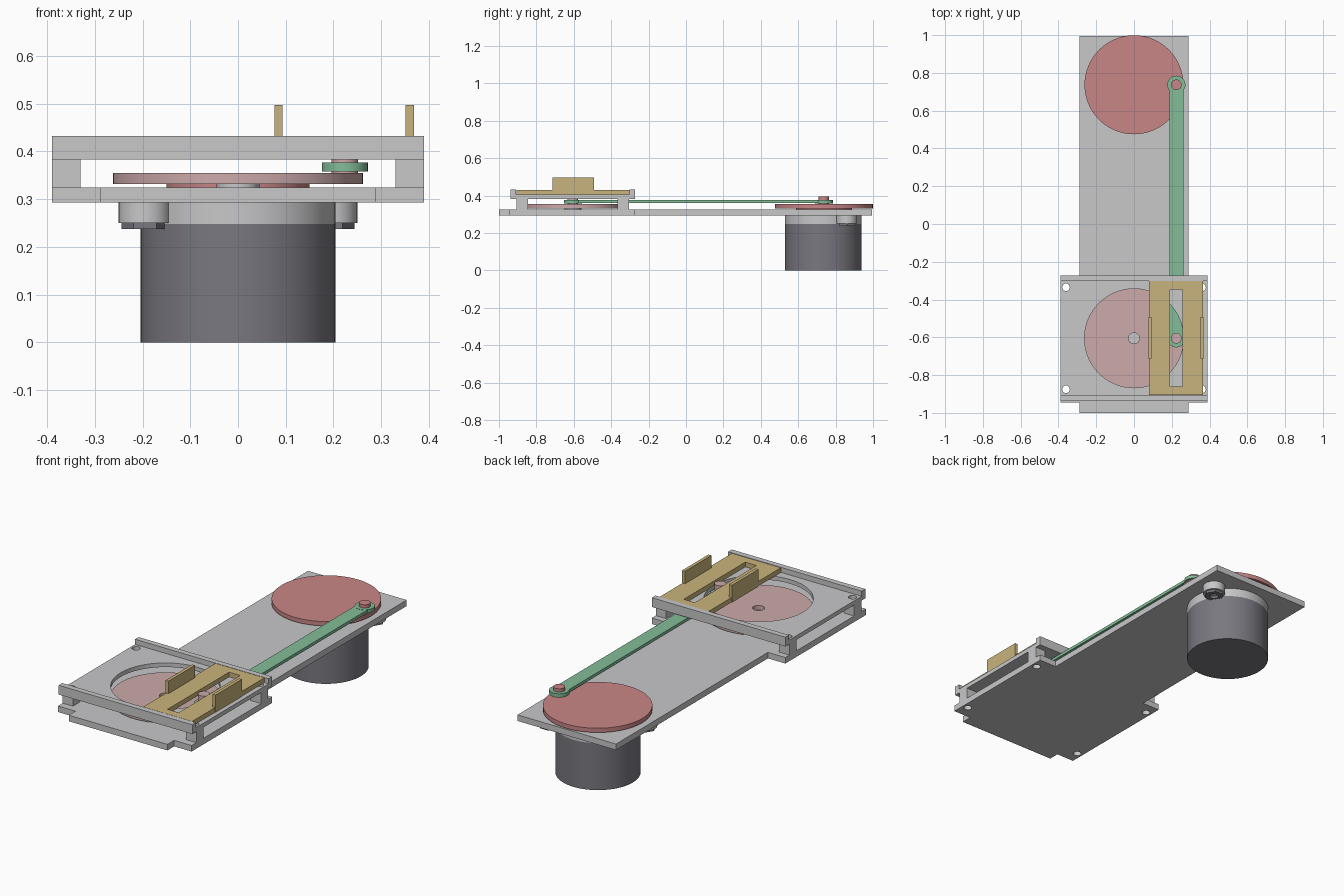
import bpy, bmesh, math

if "Cube" in bpy.data.objects:
    bpy.data.objects.remove(bpy.data.objects["Cube"])


def srgb(r, g, b):
    return tuple(((c / 255 + 0.055) / 1.055) ** 2.4 for c in (r, g, b)) + (1,)


def material(name, *rgb):
    m = bpy.data.materials.new(name)
    m.diffuse_color = srgb(*rgb)
    m.use_nodes = True
    m.node_tree.nodes["Principled BSDF"].inputs["Base Color"].default_value = m.diffuse_color
    return m


GREY = material("light grey metal", 200, 200, 202)
DARK = material("dark motor grey", 122, 120, 128)
RED = material("red", 201, 134, 134)
PINK = material("pale pink", 205, 170, 170)
GREEN = material("green", 131, 188, 152)
TAN = material("tan", 201, 180, 124)


def circle(cx, cy, r, n=64):
    return [(cx + r * math.cos(2 * math.pi * i / n), cy + r * math.sin(2 * math.pi * i / n))
            for i in range(n)]


def rect(x0, x1, y0, y1):
    return [(x0, y0), (x1, y0), (x1, y1), (x0, y1)]


def slab(name, loops, z0, z1, mat):
    """Flat part: first loop is the outline, the others are holes."""
    cu = bpy.data.curves.new(name, 'CURVE')
    cu.dimensions = '2D'
    cu.fill_mode = 'BOTH'
    cu.extrude = (z1 - z0) / 2
    for pts in loops:
        s = cu.splines.new('POLY')
        s.points.add(len(pts) - 1)
        for p, (x, y) in zip(s.points, pts):
            p.co = (x, y, 0, 1)
        s.use_cyclic_u = True
    ob = bpy.data.objects.new(name, cu)
    bpy.context.collection.objects.link(ob)
    bpy.ops.object.select_all(action='DESELECT')
    ob.select_set(True)
    bpy.context.view_layer.objects.active = ob
    bpy.ops.object.convert(target='MESH')
    ob = bpy.context.object
    ob.name = name
    bm = bmesh.new()
    bm.from_mesh(ob.data)
    bmesh.ops.remove_doubles(bm, verts=bm.verts, dist=1e-5)
    bmesh.ops.recalc_face_normals(bm, faces=bm.faces)
    bmesh.ops.translate(bm, verts=bm.verts, vec=(0, 0, (z0 + z1) / 2))
    bm.to_mesh(ob.data)
    bm.free()
    ob.data.materials.clear()
    ob.data.materials.append(mat)
    bpy.ops.object.shade_smooth_by_angle(angle=math.radians(30))
    return ob


REAR_Y, FRONT_Y, CRANK_X, DISC_R = 0.737, -0.605, 0.224, 0.262
HOLES = [(sx * 0.36, y) for sx in (-1, 1) for y in (-0.335, -0.875)]
bolt_holes = [circle(x, y, 0.02, 24) for x, y in HOLES]

# Stepped base plate and corner posts
half = [(0.288, -1), (0.288, -0.944), (0.39, -0.944), (0.39, -0.272), (0.288, -0.272), (0.288, 0.995)]
outline = half + [(-x, y) for x, y in reversed(half)]
slab("base_plate", [outline] + bolt_holes, 0.293, 0.325, GREY)
for x, y in HOLES:
    slab("corner_post", [rect(x - 0.03, x + 0.03, y - 0.03, y + 0.03), circle(x, y, 0.02, 24)],
         0.325, 0.383, GREY)

# Raised guide plate with round opening and two rails
slab("guide_plate", [rect(-0.39, 0.39, -0.938, -0.272), circle(0, FRONT_Y, DISC_R)] + bolt_holes,
     0.383, 0.405, GREY)
for y0, y1 in ((-0.938, -0.908), (-0.302, -0.272)):
    slab("guide_rail", [rect(-0.39, 0.39, y0, y1)], 0.405, 0.432, GREY)

# Driven rear disc and idle front disc
slab("rear_hub", [circle(0, REAR_Y, 0.15)], 0.325, 0.332, RED)
slab("rear_disc", [circle(0, REAR_Y, DISC_R)], 0.332, 0.355, RED)
slab("front_spacer", [circle(0, FRONT_Y, 0.045, 32)], 0.325, 0.332, GREY)
slab("front_disc", [circle(0, FRONT_Y, DISC_R), circle(0, FRONT_Y, 0.029, 32)], 0.332, 0.355, PINK)

# Connecting link with end eyes and crank pins
slab("link_bar", [rect(CRANK_X - 0.037, CRANK_X + 0.037, FRONT_Y + 0.025, REAR_Y - 0.025)],
     0.360, 0.376, GREEN)
for y, mat, top in ((REAR_Y, RED, 0.394), (FRONT_Y, PINK, 0.425)):
    slab("link_eye", [circle(CRANK_X, y, 0.048, 40), circle(CRANK_X, y, 0.028, 32)],
         0.358, 0.377, GREEN)
    slab("crank_pin", [circle(CRANK_X, y, 0.028, 32)], 0.355, top, mat)

# Slotted slider with two upright tabs
slab("slider", [rect(0.08, 0.366, -0.905, -0.303), rect(0.191, 0.256, -0.86, -0.347)],
     0.406, 0.431, TAN)
for x in (0.085, 0.36):
    slab("slider_tab", [rect(x - 0.0085, x + 0.0085, -0.713, -0.493)], 0.406, 0.497, TAN)

# Motor with gearbox collar and two diagonal mounting ears
slab("motor_body", [circle(0, REAR_Y - 0.003, 0.204)], 0.0, 0.248, DARK)
slab("motor_collar", [circle(0, REAR_Y - 0.003, 0.204)], 0.248, 0.293, GREY)
for s in (-1, 1):
    cx, cy = s * 0.195, REAR_Y + s * 0.123
    slab("mount_ear", [circle(cx, cy, 0.055, 40)], 0.25, 0.293, GREY)
    slab("mount_nut", [circle(cx, cy, 0.049, 6), circle(cx, cy, 0.022, 24)], 0.237, 0.25, DARK)
